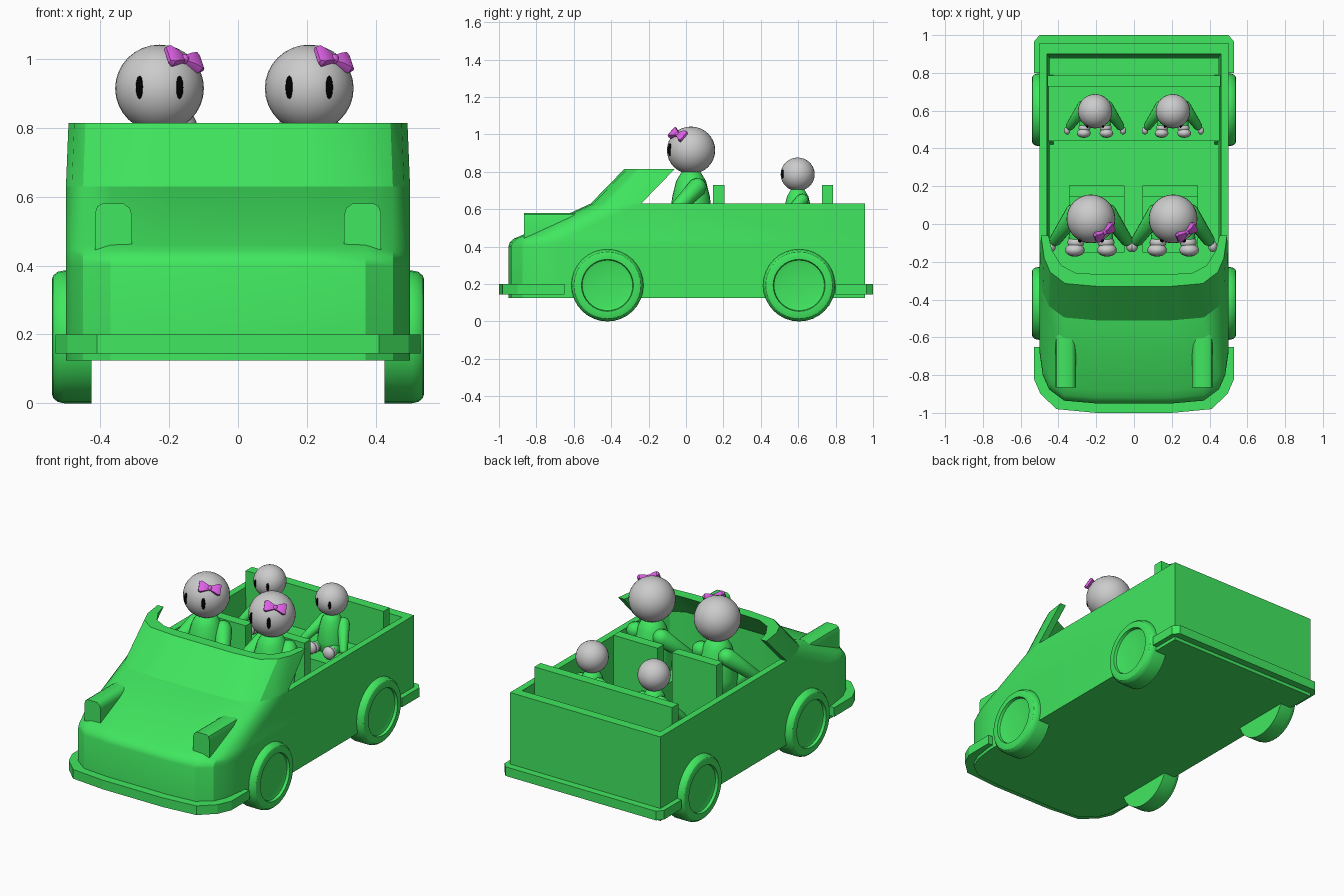
import bpy, bmesh, math
from mathutils import Vector, Matrix

if "Cube" in bpy.data.objects:
    bpy.data.objects.remove(bpy.data.objects["Cube"])


def material(name, rgb):
    m = bpy.data.materials.new(name)
    m.diffuse_color = (*rgb, 1)
    m.use_nodes = True
    m.node_tree.nodes["Principled BSDF"].inputs["Base Color"].default_value = m.diffuse_color
    return m


GREEN = material("green", (0.052, 0.80, 0.115))
PINK = material("pink", (0.74, 0.12, 0.80))
BLACK = material("black", (0.0, 0.0, 0.0))


def finish(name, bm, mat=None, smooth=None):
    bmesh.ops.recalc_face_normals(bm, faces=bm.faces)
    me = bpy.data.meshes.new(name)
    bm.to_mesh(me)
    bm.free()
    ob = bpy.data.objects.new(name, me)
    bpy.context.collection.objects.link(ob)
    if mat:
        me.materials.append(mat)
    if smooth:
        bpy.ops.object.select_all(action='DESELECT')
        ob.select_set(True)
        bpy.context.view_layer.objects.active = ob
        bpy.ops.object.shade_smooth_by_angle(angle=math.radians(smooth))
    return ob


def loft(name, sections, mat=None, smooth=None):
    """Skin closed sections and cap both ends."""
    bm = bmesh.new()
    rings = [[bm.verts.new(p) for p in s] for s in sections]
    n = len(rings[0])
    for a, b in zip(rings, rings[1:]):
        for i in range(n):
            j = (i + 1) % n
            bm.faces.new((a[i], a[j], b[j], b[i]))
    bm.faces.new(rings[0])
    bm.faces.new(rings[-1])
    return finish(name, bm, mat, smooth)


def box(name, x0, x1, y0, y1, z0, z1, mat=GREEN):
    ring = lambda z: [(x0, y0, z), (x1, y0, z), (x1, y1, z), (x0, y1, z)]
    return loft(name, [ring(z0), ring(z1)], mat)


def ball(name, c, r, mat=None, seg=24, rot=None):
    bm = bmesh.new()
    bmesh.ops.create_uvsphere(bm, u_segments=seg, v_segments=seg // 2, radius=1)
    m = Matrix.Translation(c) @ (rot or Matrix()) @ Matrix.Diagonal((*r, 1))
    bmesh.ops.transform(bm, matrix=m, verts=bm.verts)
    return finish(name, bm, mat, 60)


def lathe(name, profile, m, mat, n=32, smooth=30):
    """Revolve (radius, height) points around local z, then place with m."""
    return loft(name, [[m @ Vector((r * math.cos(2 * math.pi * i / n), r * math.sin(2 * math.pi * i / n), z))
                        for i in range(n)] for r, z in profile], mat, smooth)


def limb(name, a, b, r0, r1, mat):
    a, b = Vector(a), Vector(b)
    d = b - a
    m = Matrix.Translation(a) @ d.to_track_quat('Z', 'Y').to_matrix().to_4x4()
    L = d.length
    return lathe(name, [(r0 * .3, -r0 * .9), (r0 * .75, -r0 * .6), (r0, 0), (r1, L),
                        (r1 * .75, L + r1 * .5), (r1 * .3, L + r1 * .8)], m, mat, 16, 60)


# Plan outlines of the rounded nose: (half width, distance behind the nose)
OUTER = [(.5, .27), (.483, .15), (.45, .075), (.37, .015), (.2, 0)]
INNER = [(.46, .27), (.44, .19), (.39, .11), (.31, .07), (.2, .065)]


def nose(pts, f, z, w=1):
    half = [(x * w, f + d, z) for x, d in pts]
    return half + [(-x, y, z) for x, y, z in reversed(half)]


def hull_ring(pts, f, z, rear, w=1):
    x = pts[0][0] * w
    return [(x, rear, z)] + nose(pts, f, z, w) + [(-x, rear, z)]


# Open tub body with hood
loft("car_body", [hull_ring(OUTER, f, z, .957) for f, z in
                  [(-.95, .125), (-.95, .40), (-.942, .422), (-.92, .443), (-.88, .460), (-.51, .63)]]
     + [hull_ring(INNER, -.51, .63, .90), hull_ring(INNER, -.51, .25, .875, .965)], GREEN, 28)

# Wrap-around windshield
walls = [nose(OUTER, -.51, .63), nose(OUTER, -.33, .815, .985),
         nose(INNER, -.33, .815, .985), nose(INNER, -.51, .63)]
loft("windshield", list(zip(*walls)), GREEN, 28)

# Bumpers as U-shaped strips
for name, pts in [("front_bumper", [(.53, -.65), (.53, -.82), (.495, -.90), (.41, -.98), (.2, -1)]),
                  ("rear_bumper", [(.53, .80), (.53, .965), (.50, 1), (.3, 1), (.2, 1)])]:
    s = -1 if pts[0][1] < 0 else 1
    inner = [(x - .06 if x > .3 else x, y if i == 0 else y - s * .06) for i, (x, y) in enumerate(pts)]
    full = lambda p: p + [(-x, y) for x, y in reversed(p)]
    loft(name, [[(*a, .145), (*a, .2), (*b, .2), (*b, .145)]
                for a, b in zip(full(pts), full(inner))], GREEN)

# Headlight housings
for s in (-1, 1):
    face = [(.308, .44), (.308, .545), (.314, .567), (.332, .58), (.395, .58), (.409, .572), (.416, .55), (.416, .44)]
    loft("headlight", [[(s * x, y, z) for x, z in face] for y in (-.865, -.52)], GREEN, 40)

# Wheels
for y in (-.42, .605):
    for s in (-1, 1):
        m = Matrix.Translation((0, y, .193)) @ Matrix.Rotation(s * math.pi / 2, 4, 'Y')
        lathe("wheel", [(.15, .426), (.193, .426), (.193, .505), (.189, .524), (.178, .537), (.165, .541),
                        (.139, .541), (.135, .525), (.118, .520), (.02, .520)], m, GREEN, 32)

# Seats
for x0, x1 in ((-.345, -.05), (.045, .34)):
    box("front_seat_back", x0, x1, .145, .205, .25, .73)
    box("front_seat_cushion", x0, x1, -.15, .145, .25, .48)
box("rear_bench", -.452, .452, .44, .727, .25, .48)
box("rear_seat_back", -.458, .458, .727, .786, .25, .73)


def bow(c, normal):
    """Two flared loops and a knot lying on the head."""
    z = Vector(normal).normalized()
    x = Vector((1, .4, 0))
    x = (x - z * x.dot(z)).normalized()
    m = Matrix((x, z.cross(x), z)).transposed().to_4x4()
    m.translation = c
    for s in (-1, 1):
        loft("bow_loop", [[m @ Vector((s * px, a * h, b * t)) for a, b in
                           ((-1, -1), (1, -1), (1.1, 0), (1, 1), (-1, 1), (-1.1, 0))]
                          for px, h, t in ((.004, .012, .008), (.025, .021, .013), (.048, .031, .013), (.061, .026, .006))],
             PINK, 40)
    ball("bow_knot", c, (.015, .015, .015), PINK, 12)


def passenger(x, y, s, with_bow):
    P = lambda px, py, pz: Vector((x + s * px, y + s * py, .48 + s * pz))
    R = lambda *r: [s * v for v in r]
    lathe("torso", [(.08, 0), (.11, .02), (.112, .1), (.10, .19), (.08, .27), (.05, .32), (.01, .335)],
          Matrix.Translation((x, y, .48)) @ Matrix.Scale(s, 4), GREEN, 24, 60)
    ball("head", P(0, 0, .435), R(.129, .129, .127), None, 32)
    for k in (-1, 1):
        limb("arm", P(k * .085, .035, .24), P(k * .19, -.115, .085), .05 * s, .032 * s, GREEN)
        ball("hand", P(k * .21, -.145, .06), R(.024, .03, .028), None, 16)
        limb("leg", P(k * .055, -.03, .05), P(k * .08, -.11, .05), .05 * s, .04 * s, GREEN)
        ball("foot", P(k * .085, -.165, .06), R(.052, .035, .052), None, 16)
        ball("foot_heel", P(k * .08, -.125, .05), R(.045, .035, .045), None, 16)
        ball("eye", P(k * .058, -.113, .438), R(.011, .012, .034), BLACK, 12)
    if with_bow:
        n = Vector((.07, -.07, .083)).normalized()
        bow(P(0, 0, .435) + n * .132, n)


# Two larger passengers in front, two smaller behind
passenger(-.228, .027, 1, True)
passenger(.207, .027, 1, True)
passenger(-.206, .597, .705, False)
passenger(.206, .597, .705, False)
